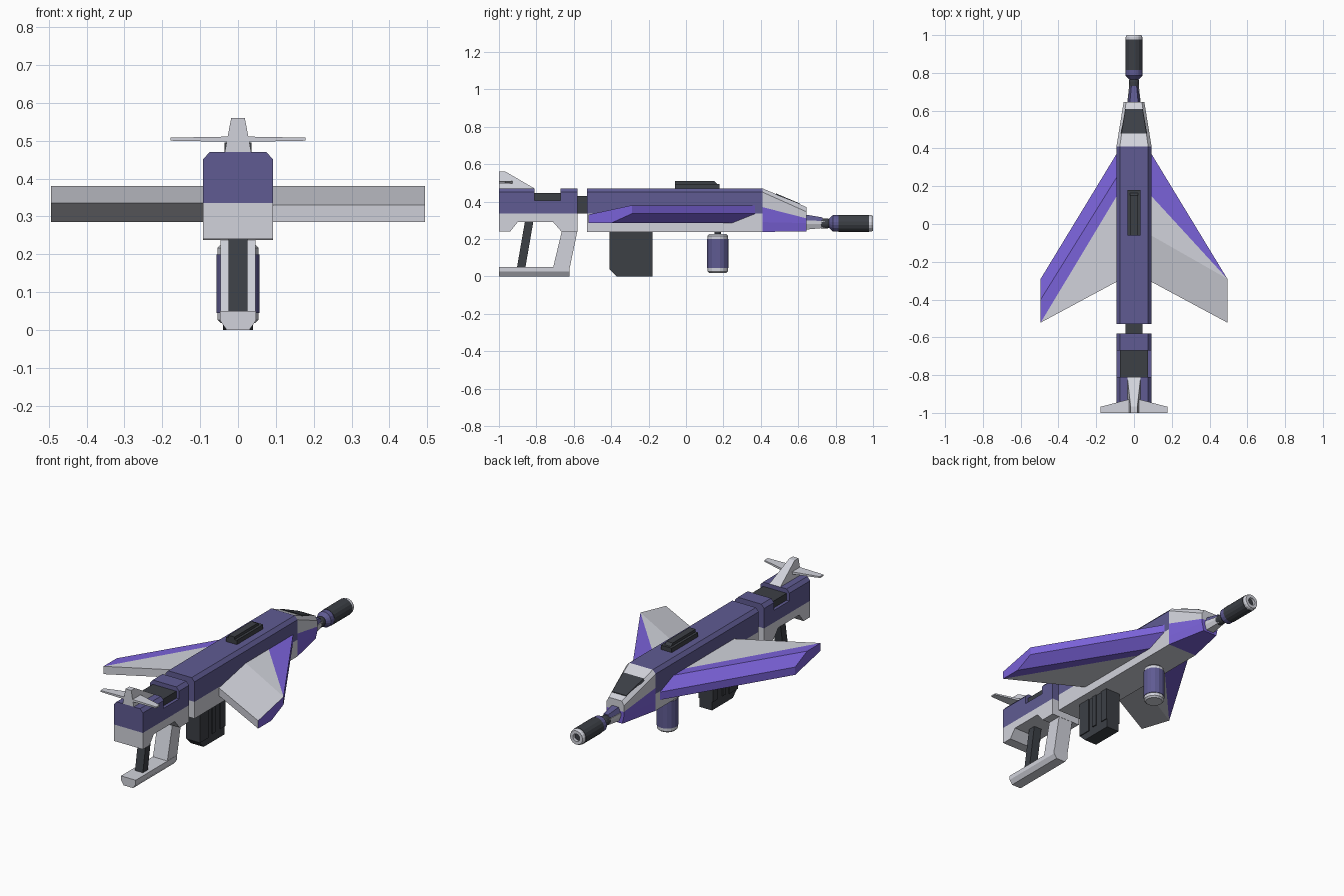
import bpy, bmesh
from math import cos, sin, tau

if "Cube" in bpy.data.objects:
    bpy.data.objects.remove(bpy.data.objects["Cube"])


def material(name, rgb):
    m = bpy.data.materials.new(name)
    m.diffuse_color = (*rgb, 1)
    m.use_nodes = True
    m.node_tree.nodes["Principled BSDF"].inputs["Base Color"].default_value = m.diffuse_color
    return m


INDIGO = material("indigo", (0.115, 0.105, 0.29))
VIOLET = material("violet", (0.195, 0.122, 0.69))
LIGHT = material("light_grey", (0.64, 0.65, 0.71))
DARK = material("dark_grey", (0.045, 0.05, 0.06))


def loft(name, rings, mat, side_mats=None):
    """Skin equal-length rings of points and cap both ends."""
    bm = bmesh.new()
    vs = [[bm.verts.new(p) for p in r] for r in rings]
    n = len(rings[0])
    for a, b in zip(vs, vs[1:]):
        for i in range(n):
            j = (i + 1) % n
            f = bm.faces.new((a[i], a[j], b[j], b[i]))
            f.material_index = side_mats[i] if side_mats else 0
    bm.faces.new(vs[0])
    bm.faces.new(vs[-1])
    bmesh.ops.remove_doubles(bm, verts=bm.verts, dist=1e-5)
    bmesh.ops.recalc_face_normals(bm, faces=bm.faces)
    me = bpy.data.meshes.new(name)
    bm.to_mesh(me)
    bm.free()
    for m in (mat if isinstance(mat, tuple) else (mat,)):
        me.materials.append(m)
    ob = bpy.data.objects.new(name, me)
    bpy.context.collection.objects.link(ob)
    return ob


def prism(name, yz, hw, mat, x=0):
    """Side profile extruded across x."""
    return loft(name, [[(x + s * hw, y, z) for y, z in yz] for s in (-1, 1)], mat)


def box(name, y0, y1, z0, z1, hw, mat, x=0):
    return prism(name, [(y0, z0), (y1, z0), (y1, z1), (y0, z1)], hw, mat, x)


def section(half, y):
    """Mirror a half cross-section (x, z) about x = 0."""
    return [(x, y, z) for x, z in half] + [(-x, y, z) for x, z in reversed(half)]


def along_y(name, stations, mat):
    return loft(name, [section(h, y) for y, h in stations], mat)


def lathe(name, profile, mat, axis, c, n=16):
    """Turned part: profile of (radius, distance); c is the axis offset."""
    def pt(r, d, a):
        u, v = r * cos(a), r * sin(a)
        return (u, d, c + v) if axis == 'Y' else (u, c + v, d)
    return loft(name, [[pt(r, d, tau * (i + .5) / n) for i in range(n)] for r, d in profile], mat)


W = 0.093
UPPER = [(W, .335), (W, .45), (.075, .47)]

# main receiver
along_y("receiver_upper", [(-.53, UPPER), (.41, UPPER)], INDIGO)
box("receiver_lower", -.53, .41, .238, .335, W, LIGHT)
along_y("top_rail_base", [(y, [(.035, .465), (.035, .495)]) for y in (-.06, .18)], DARK)
prism("top_rail", [(-.06, .49), (.17, .49), (.15, .51), (-.06, .51)], .02, DARK)

# nose with canopy
along_y("nose_upper", [(.41, [(W, .37), (W, .45), (.075, .47)]),
                       (.645, [(.055, .31), (.055, .345), (.042, .37)])], LIGHT)
along_y("nose_lower", [(.41, [(W, .238), (W, .29), (W, .37)]),
                       (.645, [(.045, .24), (.055, .285), (.055, .31)])], VIOLET)
along_y("canopy", [(.48, [(.075, .42), (.066, .444)]),
                   (.61, [(.052, .365), (.045, .389)])], DARK)
along_y("nose_tip_lower", [(.64, [(.025, .25), (.036, .28), (.036, .30)]),
                           (.75, [(.015, .26), (.024, .28), (.024, .295)])], LIGHT)
along_y("nose_tip_upper", [(.64, [(.034, .30), (.022, .33)]),
                           (.73, [(.022, .295), (.014, .315)])], INDIGO)

# muzzle
Z = .283
lathe("barrel", [(.018, .70), (.028, .725), (.028, .755), (.02, .78)], DARK, 'Y', Z)
lathe("muzzle_collar", [(.025, .765), (.045, .785), (.045, .815)], INDIGO, 'Y', Z)
lathe("muzzle_sleeve", [(.047, .815), (.047, .978)], DARK, 'Y', Z)
lathe("muzzle_ring", [(.045, .978), (.045, .99), (.04, 1), (.022, 1), (.022, .98)], LIGHT, 'Y', Z)
lathe("muzzle_bore", [(.021, .975), (.021, .985)], DARK, 'Y', Z)

# wings: the left one is the right one turned half round the long axis
ROOT = [(-.305, .285), (-.305, .33), (-.06, .38), (.15, .38),
        (.375, .38), (.375, .335), (.25, .285), (.15, .285)]
TIP = [(-.522, .285), (-.522, .33), (-.29, .38), (-.29, .38),
       (-.29, .38), (-.29, .335), (-.40, .285), (-.522, .285)]
for name, s in (("right_wing", 1), ("left_wing", -1)):
    rings = [[(s * x, y, .3325 + s * (z - .3325)) for y, z in prof]
             for x, prof in ((.09, ROOT), (.494, TIP))]
    wing = loft(name, rings, (LIGHT, VIOLET), [0, 0, 0, 1, 1, 1, 1, 0])
    for f in wing.data.polygons:
        if abs(f.normal.x) > .99:
            f.material_index = 1

# connector and rear body with ejection notch
box("connector", -.60, -.51, .335, .43, .045, DARK)
for name, y0, y1 in (("rear_upper_front", -.67, -.58), ("rear_upper_back", -1, -.81)):
    along_y(name, [(y0, UPPER), (y1, UPPER)], INDIGO)
box("rear_upper_notch", -.81, -.67, .335, .405, W, INDIGO)
box("ejection_block", -.81, -.67, .40, .445, .075, DARK)
prism("rear_lower", [(-1, .24), (-.94, .24), (-.90, .29), (-.71, .29), (-.665, .238),
                     (-.58, .238), (-.58, .335), (-1, .335)], W, LIGHT)

# tail fin and stabilizers
loft("tail_fin", [[(-.035, -1, .47), (.035, -1, .47), (.035, -.81, .47), (-.035, -.81, .47)],
                  [(-.018, -1, .56), (.018, -1, .56), (.018, -.965, .56), (-.018, -.965, .56)]], LIGHT)
for name, s in (("right_stabilizer", 1), ("left_stabilizer", -1)):
    loft(name, [[(s * x, -1, .5 - t), (s * x, yf, .5 - t), (s * x, yf, .508 + t), (s * x, -1, .508 + t)]
                for x, yf, t in ((.015, -.925, .003), (.178, -.968, 0))], LIGHT)

# grip
prism("grip_bar", [(-.905, .04), (-.86, .04), (-.815, .30), (-.86, .30)], .025, DARK)
prism("guard_post", [(-.58, .245), (-.625, .03), (-.711, .045), (-.663, .245)], .046, LIGHT)
prism("guard_post_inset", [(-.592, .21), (-.616, .09), (-.63, .09), (-.606, .21)], .022, DARK)
FOOT = [(.03, 0), (.047, .025), (.047, .05)]
along_y("grip_foot", [(-1, FOOT), (-.622, FOOT)], LIGHT)

# magazine with side ribs
prism("magazine", [(-.41, .24), (-.41, .04), (-.37, 0), (-.18, 0), (-.18, .24)], .04, DARK)
for i, y in enumerate((-.41, -.30, -.225)):
    y1 = y + (.08, .03, .045)[i]
    low = .04 if i == 0 else .05
    for s in (-1, 1):
        box(f"magazine_rib_{i}_{'right' if s > 0 else 'left'}", y, y1, low, .24, .004, DARK, s * .042)

# underslung canister
lathe("canister", [(.058, .045), (.058, .20)], INDIGO, 'Z', .17)
lathe("canister_bottom", [(.046, .018), (.055, .027), (.055, .045)], LIGHT, 'Z', .17)
lathe("canister_top", [(.055, .20), (.055, .217), (.046, .226)], LIGHT, 'Z', .17)
lathe("canister_stem", [(.018, .22), (.018, .245)], DARK, 'Z', .17)
